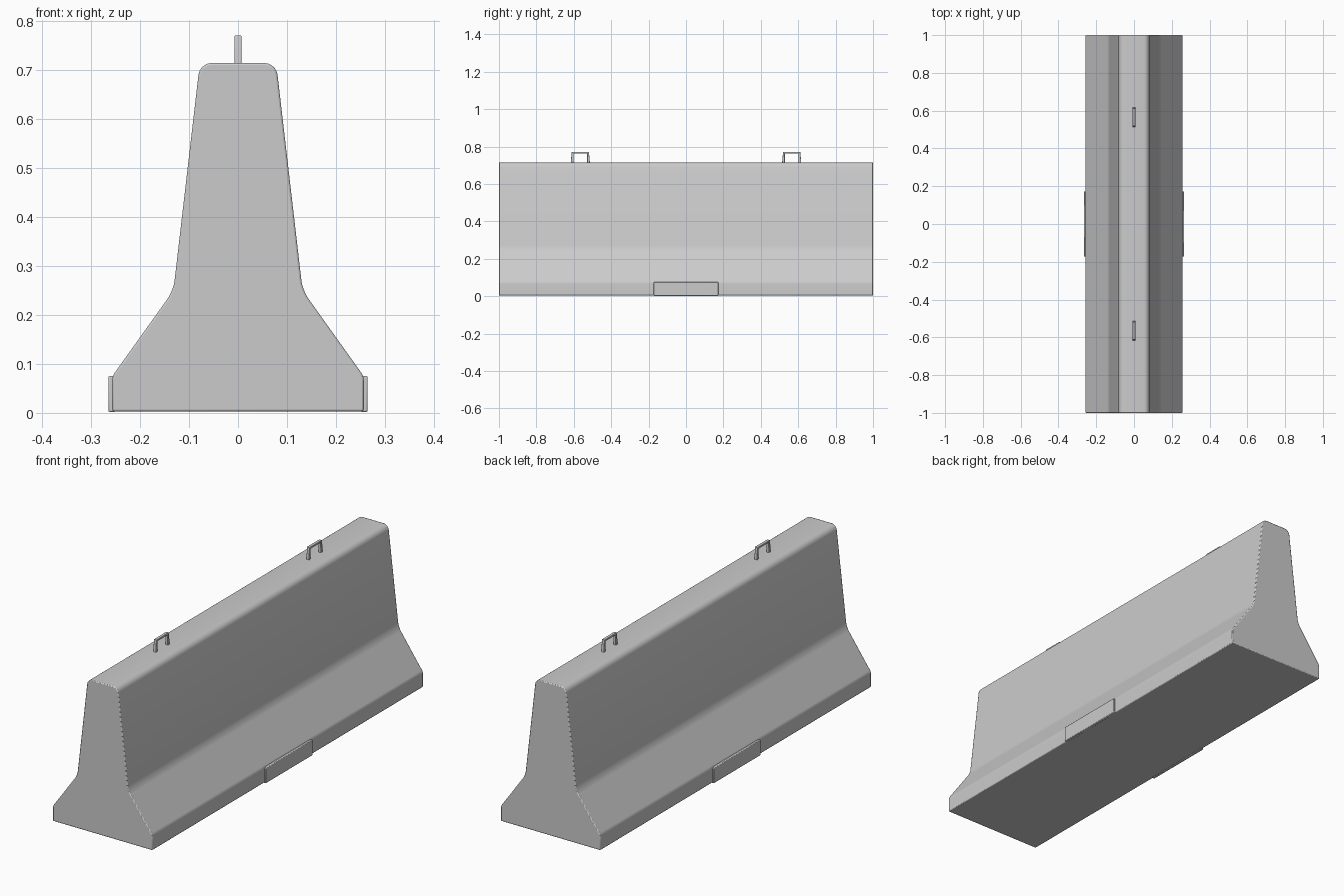
import bpy, bmesh

cube = bpy.data.objects.get("Cube")
if cube:
    bpy.data.objects.remove(cube, do_unlink=True)


def material(name, value):
    m = bpy.data.materials.new(name)
    m.use_nodes = True
    colour = (value, value, value, 1)
    m.diffuse_color = colour
    m.node_tree.nodes["Principled BSDF"].inputs["Base Color"].default_value = colour
    return m


concrete = material("concrete grey", 0.6)


def prism(name, outline, axis, start, end, bevel, segments=2, rounds=None):
    """Extrude a closed 2D outline along x or y, rounding chosen corners first."""
    def place(p, t):
        return (p[0], t, p[1]) if axis == "y" else (t, p[0], p[1])
    bm = bmesh.new()
    rings = [[bm.verts.new(place(p, t)) for p in outline] for t in (start, end)]
    n = len(outline)
    bm.faces.new(rings[0])
    bm.faces.new(rings[1][::-1])
    lengthwise = []
    for i in range(n):
        j = (i + 1) % n
        bm.faces.new((rings[0][j], rings[0][i], rings[1][i], rings[1][j]))
    for i in range(n):
        lengthwise.append(bm.edges.get((rings[0][i], rings[1][i])))
    for corners, radius in rounds or []:
        bmesh.ops.bevel(bm, geom=[lengthwise[i] for i in corners], offset=radius,
                        offset_type="OFFSET", segments=5, profile=0.5, affect="EDGES")
    bmesh.ops.recalc_face_normals(bm, faces=bm.faces)
    mesh = bpy.data.meshes.new(name)
    bm.to_mesh(mesh)
    bm.free()
    mesh.materials.append(concrete)
    obj = bpy.data.objects.new(name, mesh)
    bpy.context.collection.objects.link(obj)
    mod = obj.modifiers.new("soft edges", "BEVEL")
    mod.width = bevel
    mod.segments = segments
    mod.limit_method = "ANGLE"
    mod.angle_limit = 0.9
    bpy.ops.object.select_all(action="DESELECT")
    obj.select_set(True)
    bpy.context.view_layer.objects.active = obj
    bpy.ops.object.shade_smooth_by_angle(angle=0.6)
    return obj


# Barrier body: wide foot, sloped shoulder, tapering wall
half = [(0.257, 0.003), (0.257, 0.075), (0.132, 0.25), (0.078, 0.715)]
body = half + [(-x, z) for x, z in reversed(half)]
prism("barrier_body", body, "y", -1, 1, 0.004,
      rounds=[((3, 4), 0.024), ((2, 5), 0.02), ((1, 6), 0.008)])

# Plates on both sides of the foot
plate = [(-0.173, 0.002), (0.173, 0.002), (0.173, 0.075), (-0.173, 0.075)]
for side, sign in (("left", 1), ("right", -1)):
    prism(side + "_foot_plate", plate, "x", sign * 0.25, sign * 0.265, 0.003)

# Lifting handles: slim arches with flared feet
arch = [(0.052, 0.705), (0.046, 0.771), (-0.046, 0.771), (-0.052, 0.705),
        (-0.037, 0.705), (-0.037, 0.762), (0.037, 0.762), (0.037, 0.705)]
for place, centre in (("front", -0.565), ("back", 0.565)):
    prism(place + "_lifting_handle", [(y + centre, z) for y, z in arch],
          "x", -0.007, 0.007, 0.0015)
